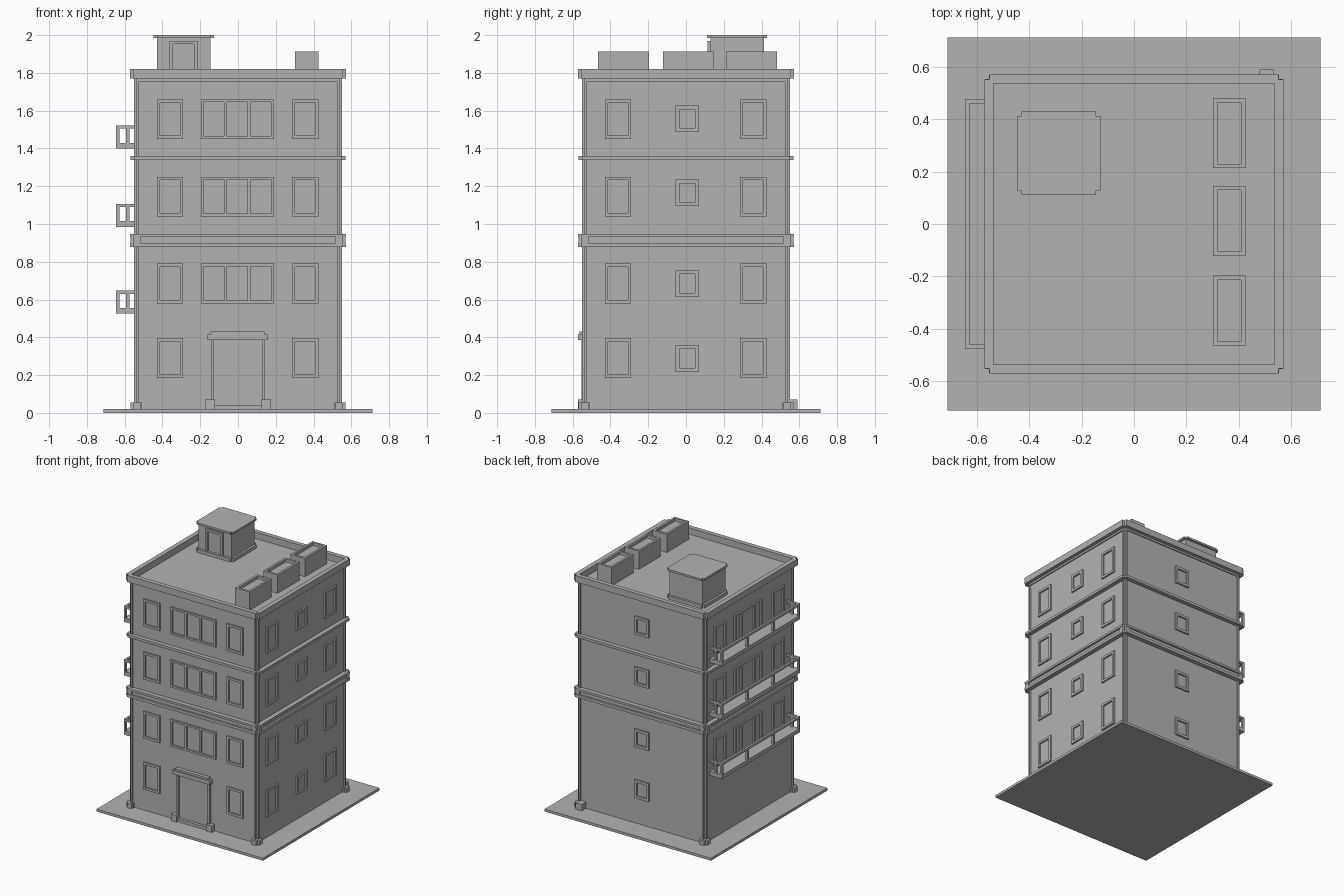
import bpy
import bmesh
from math import pi
from mathutils import Matrix, Vector

cube = bpy.data.objects.get("Cube")
if cube:
    bpy.data.objects.remove(cube)

GREY = (0.45, 0.45, 0.45, 1)
mat = bpy.data.materials.new("plain grey")
mat.use_nodes = True
mat.diffuse_color = GREY
mat.node_tree.nodes["Principled BSDF"].inputs["Base Color"].default_value = GREY

FRONT, RIGHT, BACK, LEFT = range(4)   # quarter turns about z
SIDES = (FRONT, RIGHT, BACK, LEFT)
GROUND, DECK, TOP = 0.02, 1.77, 1.82
WALL = 0.537


class Part:
    """Collects boxes into one mesh object."""

    def __init__(self, name):
        self.name, self.bm = name, bmesh.new()

    def box(self, x, y, z, side=FRONT):
        size = Vector([r[1] - r[0] for r in (x, y, z)])
        mid = Vector([(r[0] + r[1]) / 2 for r in (x, y, z)])
        m = Matrix.Rotation(side * pi / 2, 4, "Z") @ Matrix.Translation(mid)
        bmesh.ops.create_cube(self.bm, size=1, matrix=m @ Matrix.Diagonal(size.to_4d()))

    def wall_box(self, side, u, z, out, depth=0.02):
        """Box on a wall; u runs along the wall, out is its outer face."""
        self.box(u, (-out, depth - out), z, side)

    def frame(self, side, u, z, t, out, bars=()):
        """Window surround with optional upright bars."""
        for a in (u[0], u[1] - t):
            self.wall_box(side, (a, a + t), z, out)
        for a in (z[0], z[1] - t):
            self.wall_box(side, (u[0] + t, u[1] - t), (a, a + t), out)
        for b in bars:
            self.wall_box(side, (b - t / 2, b + t / 2), (z[0] + t, z[1] - t), out)

    def band(self, z, out, inner=WALL, notch=0.02):
        """Ring round the building with notched corners."""
        for s in SIDES:
            self.wall_box(s, (notch - out, out - notch), z, out, out - inner)

    def done(self):
        me = bpy.data.meshes.new(self.name)
        self.bm.to_mesh(me)
        self.bm.free()
        me.materials.append(mat)
        bpy.context.collection.objects.link(bpy.data.objects.new(self.name, me))


# Ground slab and main block
p = Part("ground_slab")
p.box((-0.713, 0.713), (-0.713, 0.713), (0, GROUND))
p.done()
p = Part("walls")
p.box((-WALL, WALL), (-WALL, WALL), (GROUND, DECK))
p.done()

# Notched corner columns, with feet and mid blocks
p = Part("corner_columns")
feet = Part("corner_feet")
for s in SIDES:
    for k in (-1, 1):
        def span(a, b):
            return sorted((k * a, k * b))
        p.wall_box(s, span(0.524, WALL), (GROUND, DECK), 0.55, 0.03)
        feet.wall_box(s, span(0.515, 0.553), (GROUND, 0.055), 0.57, 0.06)
        feet.wall_box(s, span(0.515, 0.553), (0.9, 0.93), 0.568, 0.06)
feet.box((0.48, 0.535), (0.53, 0.59), (GROUND, 0.07))
p.done()
feet.done()

# Horizontal mouldings and parapet
p = Part("floor_bands")
p.band((1.34, 1.36), 0.57, 0.52)
p.band((0.93, 0.947), 0.572, 0.52)
p.band((0.9, 0.93), 0.557, 0.52)
p.band((0.878, 0.9), 0.572, 0.52)
p.band((1.755, DECK), 0.545, 0.52, 0.01)
p.done()
p = Part("parapet")
p.band((DECK, TOP), 0.572)
p.done()

# Windows
TALL = [(1.45, 1.66), (1.04, 1.25), (0.58, 0.79), (0.185, 0.397)]
SMALL = [(1.487, 1.627), (1.095, 1.235), (0.614, 0.754), (0.217, 0.36)]
PROUD = 0.549
p = Part("windows")
for i, z in enumerate(TALL):
    for s in (FRONT, RIGHT, LEFT):
        if s == LEFT and i == 3:
            continue
        for u in ((-0.43, -0.29), (0.285, 0.425)):
            p.frame(s, u, z, 0.018, PROUD)
    if i < 3:
        p.frame(FRONT, (-0.197, 0.19), z, 0.015, PROUD, (-0.066, 0.059))
        p.frame(LEFT, (-0.185, 0.15), (z[0] - 0.04, z[1]), 0.018, PROUD, (-0.1, 0.065))
for z in SMALL:
    p.frame(RIGHT, (-0.055, 0.068), z, 0.02, PROUD)
    p.frame(BACK, (-0.062, 0.062), z, 0.02, PROUD)
p.done()

# Entrance surround
p = Part("entrance")
for k in (-1, 1):
    p.wall_box(FRONT, sorted((k * 0.127, k * 0.143)), (GROUND, 0.39), 0.552)
    p.wall_box(FRONT, sorted((k * 0.125, k * 0.175)), (GROUND, 0.072), 0.572, 0.04)
p.wall_box(FRONT, (-0.13, 0.13), (GROUND, 0.042), 0.56, 0.03)
p.wall_box(FRONT, (-0.162, 0.158), (0.385, 0.415), 0.572, 0.04)
p.wall_box(FRONT, (-0.145, 0.14), (0.415, 0.43), 0.565, 0.04)
p.done()

# Balconies: slab, end posts, slim outer posts and a rail
p = Part("balconies")
OUT = (-0.645, -0.628)
for z in (0.525, 0.985, 1.4):
    rail = (z + 0.105, z + 0.122)
    gap = (z + 0.03, z + 0.105)
    p.box((-0.645, -0.53), (-0.478, 0.478), (z, z + 0.03))
    p.box(OUT, (-0.478, 0.478), rail)
    for y in ((-0.478, -0.461), (0.461, 0.478)):
        p.box((-0.628, -0.53), y, rail)
        for x in (OUT, (-0.593, -0.575)):
            p.box(x, y, gap)
    for y in (-0.16, 0.16):
        p.box(OUT, (y - 0.008, y + 0.008), gap)
p.done()

# Open-topped roof boxes
p = Part("roof_boxes")
for y0 in (-0.465, -0.122, 0.213):
    y1, z = y0 + 0.268, (DECK, 1.912)
    p.box((0.302, 0.425), (y0, y1), (DECK, 1.89))
    for x in ((0.302, 0.319), (0.408, 0.425)):
        p.box(x, (y0, y1), z)
    for y in ((y0, y0 + 0.017), (y1 - 0.017, y1)):
        p.box((0.319, 0.408), y, z)
p.done()

# Roof stair house
p = Part("stair_house")
p.box((-0.43, -0.145), (0.13, 0.412), (DECK, 1.985))
for z in ((1.985, 2.0), (DECK, 1.795)):
    p.box((-0.447, -0.128), (0.128, 0.412), z)
    p.box((-0.43, -0.145), (0.112, 0.43), z)
for x in ((-0.362, -0.345), (-0.232, -0.215)):
    p.box(x, (0.115, 0.14), (DECK, 1.97))
p.box((-0.345, -0.232), (0.115, 0.14), (1.953, 1.97))
p.done()
